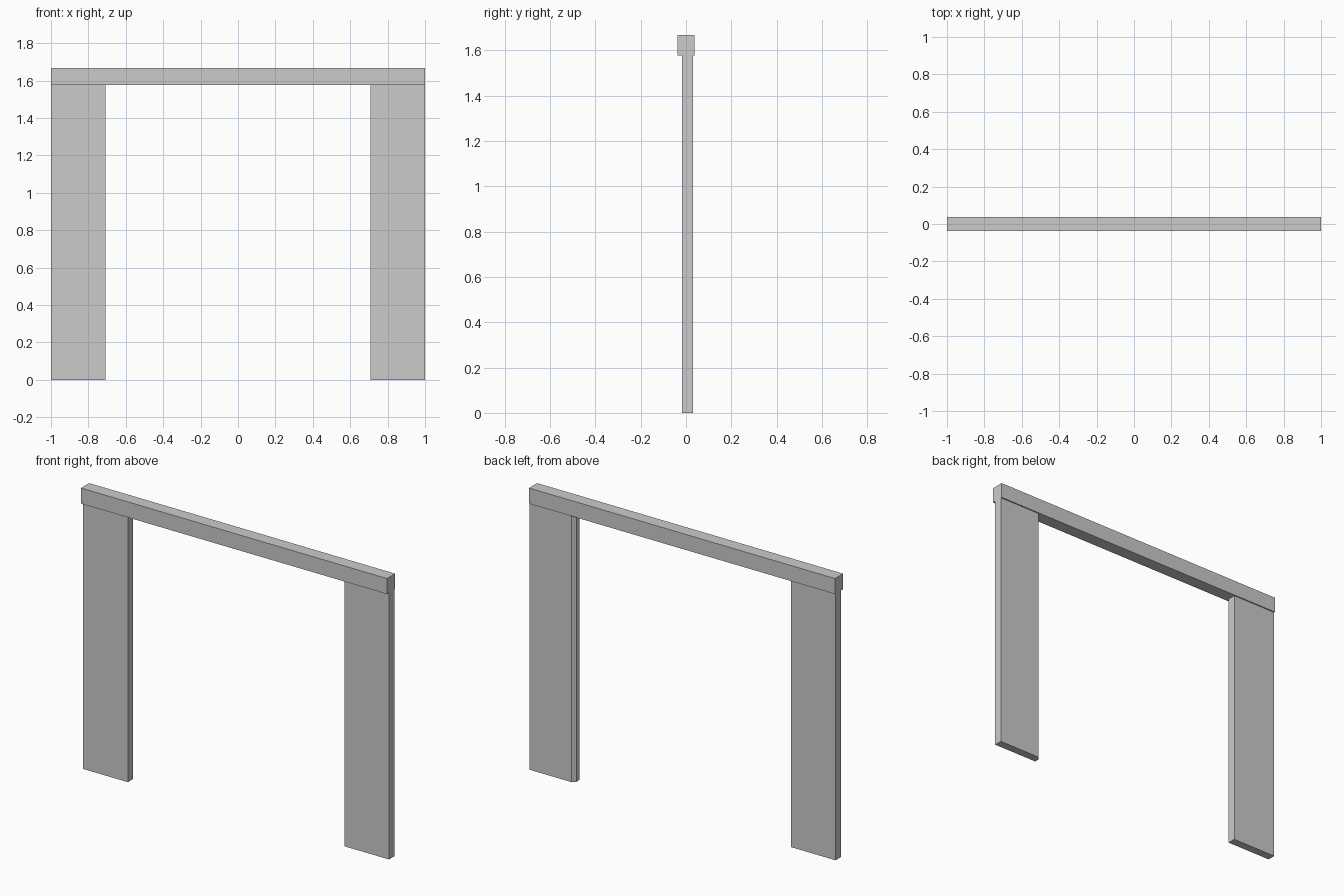
import bpy
import bmesh

if "Cube" in bpy.data.objects:
    bpy.data.objects.remove(bpy.data.objects["Cube"])


def prism(name, outline, z0, z1):
    """Extrude a flat outline (counter-clockwise x, y points) from z0 up to z1."""
    bm = bmesh.new()
    base = bm.faces.new([bm.verts.new((x, y, z0)) for x, y in outline])
    top = bmesh.ops.extrude_face_region(bm, geom=[base])["geom"]
    verts = [v for v in top if isinstance(v, bmesh.types.BMVert)]
    bmesh.ops.translate(bm, verts=verts, vec=(0, 0, z1 - z0))
    bmesh.ops.recalc_face_normals(bm, faces=bm.faces[:])
    mesh = bpy.data.meshes.new(name)
    bm.to_mesh(mesh)
    bm.free()
    obj = bpy.data.objects.new(name, mesh)
    bpy.context.collection.objects.link(obj)
    return obj


TOP, BEAM_BOTTOM = 1.668, 1.576
BEAM_Y = 0.038
INNER = 0.708
FRONT, BACK = -0.018, 0.031
CHAMFER = 0.018

# Top beam across both uprights
prism("top_beam", [(-1, -BEAM_Y), (1, -BEAM_Y), (1, BEAM_Y), (-1, BEAM_Y)],
      BEAM_BOTTOM, TOP)

# Left upright, a plain board
prism("left_upright", [(-1, FRONT), (-INNER, FRONT), (-INNER, BACK), (-1, BACK)],
      0, BEAM_BOTTOM)

# Right upright, with its inner back edge chamfered
prism("right_upright", [(INNER, FRONT), (1, FRONT), (1, BACK),
                        (INNER + CHAMFER, BACK), (INNER, BACK - CHAMFER)],
      0, BEAM_BOTTOM)
